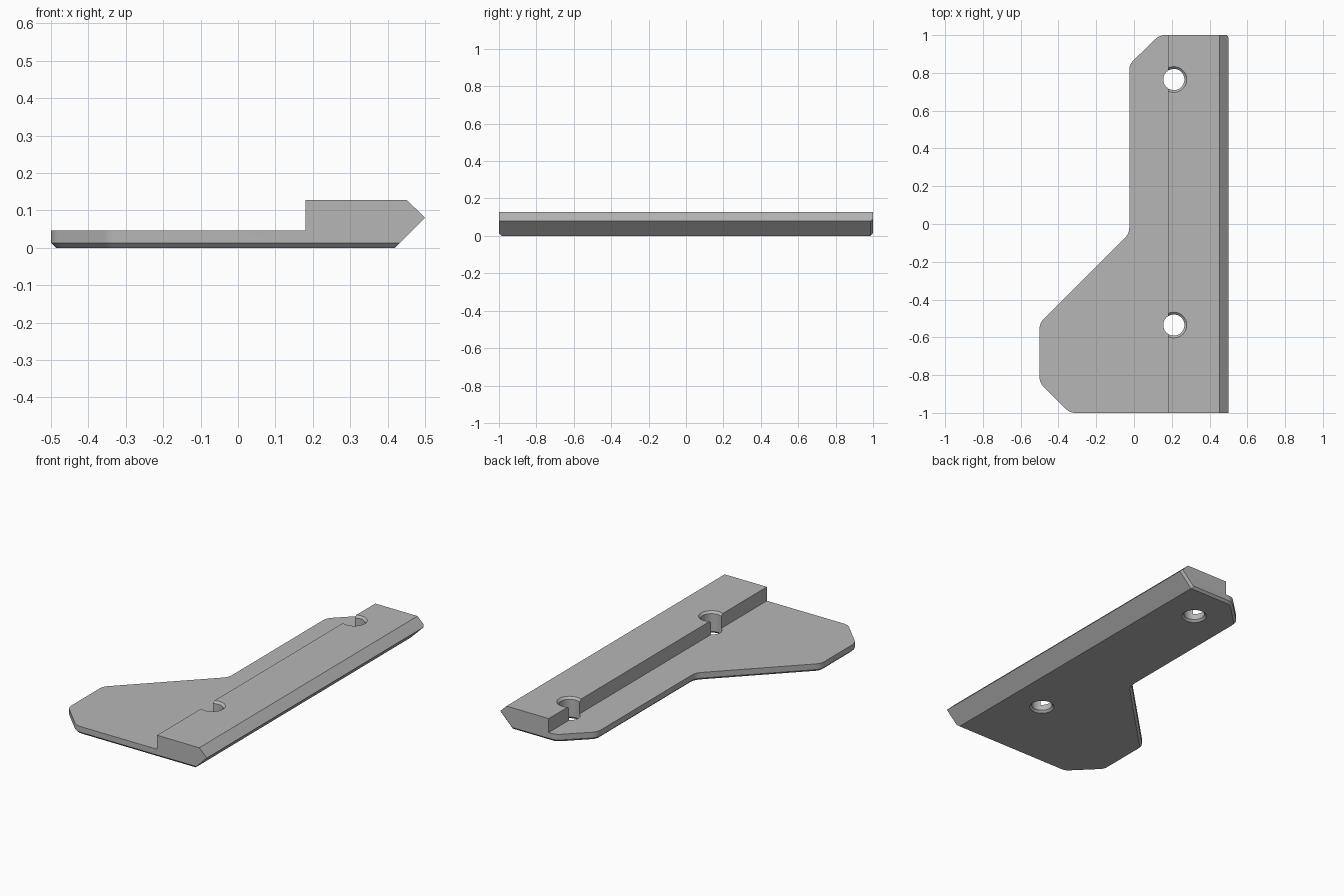
import bpy, bmesh, math
from mathutils import Vector

cube = bpy.data.objects.get("Cube")
if cube:
    bpy.data.objects.remove(cube)

PLATE, RAIL, CHAMFER = 0.046, 0.127, 0.013

# Single grey material
grey = bpy.data.materials.new("plain grey")
grey.use_nodes = True
colour = (0.47, 0.47, 0.47, 1)
grey.diffuse_color = colour
grey.node_tree.nodes["Principled BSDF"].inputs["Base Color"].default_value = colour


def finish(bm, name):
    bmesh.ops.recalc_face_normals(bm, faces=bm.faces)
    mesh = bpy.data.meshes.new(name)
    bm.to_mesh(mesh)
    bm.free()
    obj = bpy.data.objects.new(name, mesh)
    mesh.materials.append(grey)
    bpy.context.collection.objects.link(obj)
    return obj


def prism(points, shift):
    bm = bmesh.new()
    face = bm.faces.new([bm.verts.new(p) for p in points])
    new = bmesh.ops.extrude_face_region(bm, geom=[face])["geom"]
    bmesh.ops.translate(bm, vec=shift, verts=[v for v in new if isinstance(v, bmesh.types.BMVert)])
    return bm


def rounded(corners, size, steps=6):
    """Outline points; corners flagged True are rounded off."""
    out = []
    for i, (x, y, soft) in enumerate(corners):
        p = Vector((x, y, 0))
        if not soft:
            out.append(p)
            continue
        a = Vector((*corners[i - 1][:2], 0)) - p
        b = Vector((*corners[(i + 1) % len(corners)][:2], 0)) - p
        a, b = a.normalized() * size, b.normalized() * size
        for k in range(steps + 1):
            t = k / steps
            out.append(p + a * (1 - t) ** 2 + b * t ** 2)
    return out


def apply_boolean(target, cutter, operation):
    cutter.hide_render = True
    mod = target.modifiers.new("cut", "BOOLEAN")
    mod.operation, mod.solver, mod.object = operation, "EXACT", cutter
    bpy.context.view_layer.objects.active = target
    bpy.ops.object.modifier_apply(modifier=mod.name)
    bpy.data.objects.remove(cutter)


# Body outline with a chamfered underside
outline = rounded([(0.6, -1, False), (0.6, 1, False), (0.135, 1, True),
                   (-0.025, 0.845, True), (-0.025, -0.05, True), (-0.5, -0.525, True),
                   (-0.5, -0.84, True), (-0.34, -1, True)], 0.03)
bm = prism(outline, (0, 0, RAIL + 0.1))
low = [e for e in bm.edges if all(v.co.z < 0.001 for v in e.verts)]
bmesh.ops.bevel(bm, geom=low, offset=CHAMFER, offset_type="OFFSET", segments=1, affect="EDGES")
body = finish(bm, "mounting_plate")

# Stepped cross-section: thin plate, thick rail, pointed right edge
section = [(-0.7, -0.1), (-0.7, PLATE), (0.181, PLATE), (0.181, RAIL),
           (0.452, RAIL), (0.5, 0.08), (0.32, -0.1)]
bm = prism([(x, -1.2, z) for x, z in section], (0, 2.4, 0))
# Small chamfer where the lower slope meets the back end
cut = bmesh.ops.bisect_plane(bm, geom=bm.verts[:] + bm.edges[:] + bm.faces[:],
                             plane_co=(0.5, 1 - CHAMFER, 0.08),
                             plane_no=(math.sqrt(0.5), 1, -math.sqrt(0.5)), clear_outer=True)
bmesh.ops.holes_fill(bm, edges=[e for e in bm.edges if e.is_boundary])
apply_boolean(body, finish(bm, "section_cutter"), "INTERSECT")

# Two screw holes, flared at both ends
R, FLARE = 0.056, 0.012
levels = [(-FLARE, R + 2 * FLARE), (FLARE, R), (RAIL - FLARE, R), (RAIL + FLARE, R + 2 * FLARE)]
for y in (0.765, -0.535):
    bm = bmesh.new()
    rings = [[bm.verts.new((0.211 + r * math.cos(math.tau * i / 48),
                            y + r * math.sin(math.tau * i / 48), z)) for i in range(48)]
             for z, r in levels]
    for lower, upper in zip(rings, rings[1:]):
        for i in range(48):
            bm.faces.new((lower[i - 1], lower[i], upper[i], upper[i - 1]))
    bm.faces.new(rings[0])
    bm.faces.new(rings[-1])
    apply_boolean(body, finish(bm, "hole_cutter"), "DIFFERENCE")

# Smooth the rounded corners and holes, keep the edges crisp
bpy.ops.object.select_all(action="DESELECT")
body.select_set(True)
bpy.context.view_layer.objects.active = body
bpy.ops.object.shade_smooth_by_angle(angle=math.radians(25))
